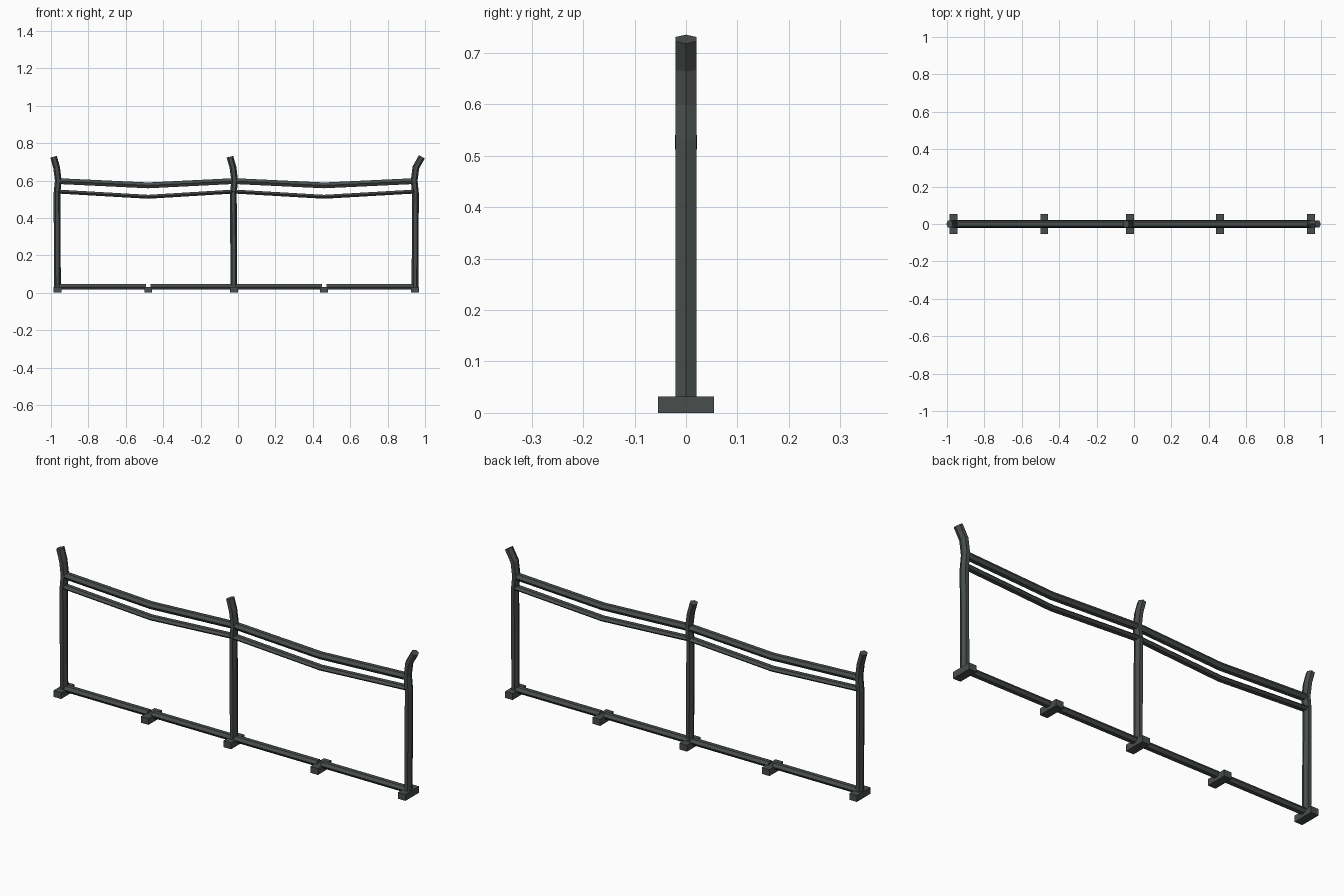
import bpy, bmesh, math
from mathutils import Vector

if "Cube" in bpy.data.objects:
    bpy.data.objects.remove(bpy.data.objects["Cube"])

metal = bpy.data.materials.new("dark_grey_metal")
metal.diffuse_color = (0.066, 0.075, 0.073, 1)
metal.use_nodes = True
metal.node_tree.nodes["Principled BSDF"].inputs["Base Color"].default_value = metal.diffuse_color


def finish(bm, name):
    bmesh.ops.recalc_face_normals(bm, faces=bm.faces)
    me = bpy.data.meshes.new(name)
    bm.to_mesh(me)
    bm.free()
    me.materials.append(metal)
    ob = bpy.data.objects.new(name, me)
    bpy.context.collection.objects.link(ob)
    return ob


def sweep(name, path, section):
    """Sweep a section (in-plane offset, y offset) along an x-z path with mitred bends."""
    bm = bmesh.new()
    pts = [Vector(p) for p in path]
    rings = []
    for i, p in enumerate(pts):
        a = (p - pts[i - 1]).normalized() if i else None
        b = (pts[i + 1] - p).normalized() if i < len(pts) - 1 else None
        t = ((a or b) + (b or a)).normalized()
        n = Vector((t.y, -t.x))
        k = 1 / max(0.5, t.dot(a or b))
        rings.append([bm.verts.new((p.x + n.x * u * k, v, p.y + n.y * u * k))
                      for u, v in section])
    m = len(section)
    for r, s in zip(rings, rings[1:]):
        for j in range(m):
            bm.faces.new((r[j], r[(j + 1) % m], s[(j + 1) % m], s[j]))
    bm.faces.new(rings[0])
    bm.faces.new(rings[-1])
    return finish(bm, name)


def hexagon(half_u, half_v, vertex_on_u):
    """Six-sided section filling the given half extents."""
    c = [(math.cos(i * math.pi / 3), math.sin(i * math.pi / 3) / math.sin(math.pi / 3))
         for i in range(6)]
    if vertex_on_u:
        return [(a * half_u, b * half_v) for a, b in c]
    return [(b * half_u, a * half_v) for a, b in c]


def box(name, x, half_x, half_y, top):
    bm = bmesh.new()
    bmesh.ops.create_cube(bm, size=1)
    for v in bm.verts:
        v.co = (x + v.co.x * 2 * half_x, v.co.y * 2 * half_y, (v.co.z + 0.5) * top)
    return finish(bm, name)


posts = {"left": (-0.965, -1), "middle": (-0.022, -1), "right": (0.946, 1)}
mids = [-0.48, 0.46]

# Posts with outward-leaning tips
post_section = hexagon(0.018, 0.02, True)
for side, (x, d) in posts.items():
    tip = 0.037 if d > 0 else 0.021
    path = [(x, 0.02), (x + d * 0.003, 0.53), (x - d * 0.004, 0.60),
            (x + d * 0.005, 0.67), (x + d * tip, 0.727)]
    sweep(side + "_post", path, post_section)

# Feet under the posts and the spans
for i, x in enumerate([p[0] for p in posts.values()] + mids):
    box("foot_%d" % i, x, 0.021, 0.054, 0.032)

# Sagging rails and the straight bottom rails of each span
xs = [p[0] for p in posts.values()]
for i, m in enumerate(mids):
    a, b = xs[i], xs[i + 1]
    sweep("top_rail_%d" % i, [(a, 0.597), (m, 0.574), (b, 0.597)],
          hexagon(0.0155, 0.02, False))
    sweep("second_rail_%d" % i, [(a, 0.541), (m, 0.513), (b, 0.541)],
          hexagon(0.0105, 0.021, False))
    for j, (p, q) in enumerate([(a, m - 0.012), (m + 0.012, b)]):
        sweep("bottom_rail_%d_%d" % (i, j), [(p, 0.031), (q, 0.031)],
              hexagon(0.0145, 0.02, False))
